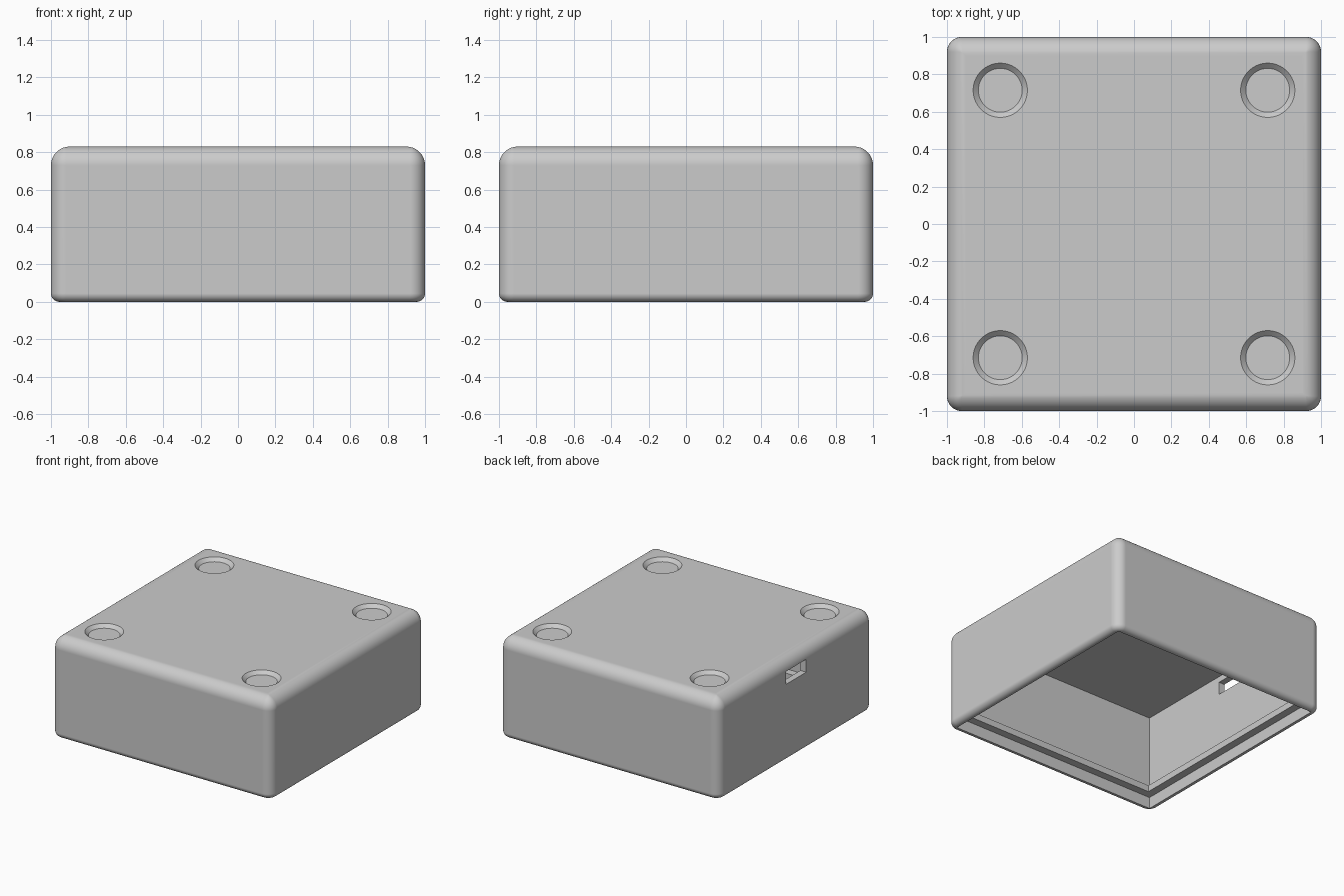
import bpy, bmesh, math
from mathutils import Matrix

cube = bpy.data.objects.get("Cube")
if cube:
    bpy.data.objects.remove(cube, do_unlink=True)

HEIGHT, ROUND, FOOT = 0.83, 0.1, 0.045
CORNER = 0.08
WALL, RIDGE, CEILING = 0.053, 0.117, 0.785
STEPS = 10

grey = bpy.data.materials.new("plain_grey")
grey.use_nodes = True
grey.diffuse_color = (0.6, 0.6, 0.6, 1)
grey.node_tree.nodes["Principled BSDF"].inputs["Base Color"].default_value = (0.6, 0.6, 0.6, 1)


def make_object(name, bm):
    bmesh.ops.recalc_face_normals(bm, faces=bm.faces)
    mesh = bpy.data.meshes.new(name)
    bm.to_mesh(mesh)
    bm.free()
    mesh.materials.append(grey)
    obj = bpy.data.objects.new(name, mesh)
    bpy.context.collection.objects.link(obj)
    return obj


def ring(bm, inset, z, radius):
    """Square loop inset from the outer walls, with rounded corners."""
    verts = []
    c = 1 - inset - radius
    for corner in range(4):
        sx, sy = ((1, 1), (-1, 1), (-1, -1), (1, -1))[corner]
        for i in range(STEPS + 1):
            a = math.pi / 2 * (corner + i / STEPS)
            verts.append(bm.verts.new((sx * c + radius * math.cos(a),
                                       sy * c + radius * math.sin(a), z)))
    return verts


def arc(radius, start, end):
    for i in range(STEPS + 1):
        a = math.radians(start + (end - start) * i / STEPS)
        yield radius * (1 - math.cos(a)), radius * math.sin(a)


# Wall section: ceiling, inner wall with a snap ridge, rim, then up the outside
section = [(WALL, CEILING, 0), (WALL, 0.147, 0), (RIDGE, 0.147, 0),
           (RIDGE, 0.094, 0), (WALL, 0.094, 0), (WALL, 0, 0)]
section += [(d, FOOT + h, CORNER - d) for d, h in arc(FOOT, -90, 0)]
section += [(d, HEIGHT - ROUND + h, max(CORNER - d, 0)) for d, h in arc(ROUND, 0, 90)]

bm = bmesh.new()
loops = [ring(bm, *s) for s in section]
for low, high in zip(loops, loops[1:]):
    for i in range(len(low)):
        j = (i + 1) % len(low)
        bm.faces.new((low[i], low[j], high[j], high[i]))
bm.faces.new(loops[0])
bm.faces.new(loops[-1])
bmesh.ops.remove_doubles(bm, verts=bm.verts, dist=0.0005)
bmesh.ops.dissolve_degenerate(bm, edges=bm.edges, dist=0.0005)
housing = make_object("housing", bm)

# Cutter for the four tapered corner recesses
bm = bmesh.new()
top_r, floor_r, depth = 0.145, 0.117, 0.027
over = 0.02
slope = (top_r - floor_r) / depth
for x in (-0.715, 0.715):
    for y in (-0.715, 0.715):
        bmesh.ops.create_cone(bm, cap_ends=True, segments=64, radius1=floor_r,
                              radius2=top_r + slope * over, depth=depth + over,
                              matrix=Matrix.Translation((x, y, HEIGHT + (over - depth) / 2)))
recess_cutter = make_object("recess_cutter", bm)

# Cutter for the cable port in one side wall
bm = bmesh.new()
bmesh.ops.create_cube(bm, size=1, matrix=Matrix.Translation((-0.95, 0, 0.684))
                      @ Matrix.Diagonal((0.3, 0.265, 0.105, 1)))
port_cutter = make_object("port_cutter", bm)

bpy.ops.object.select_all(action='DESELECT')
bpy.context.view_layer.objects.active = housing
housing.select_set(True)
for cutter in (recess_cutter, port_cutter):
    cutter.hide_render = True
    mod = housing.modifiers.new("cut", 'BOOLEAN')
    mod.operation = 'DIFFERENCE'
    mod.solver = 'EXACT'
    mod.object = cutter
    bpy.ops.object.modifier_apply(modifier=mod.name)
    bpy.data.objects.remove(cutter, do_unlink=True)

# Smooth fillets, crisp steps
bpy.ops.object.shade_smooth_by_angle(angle=math.radians(30))
normals = housing.modifiers.new("even_normals", 'WEIGHTED_NORMAL')
normals.keep_sharp = True
